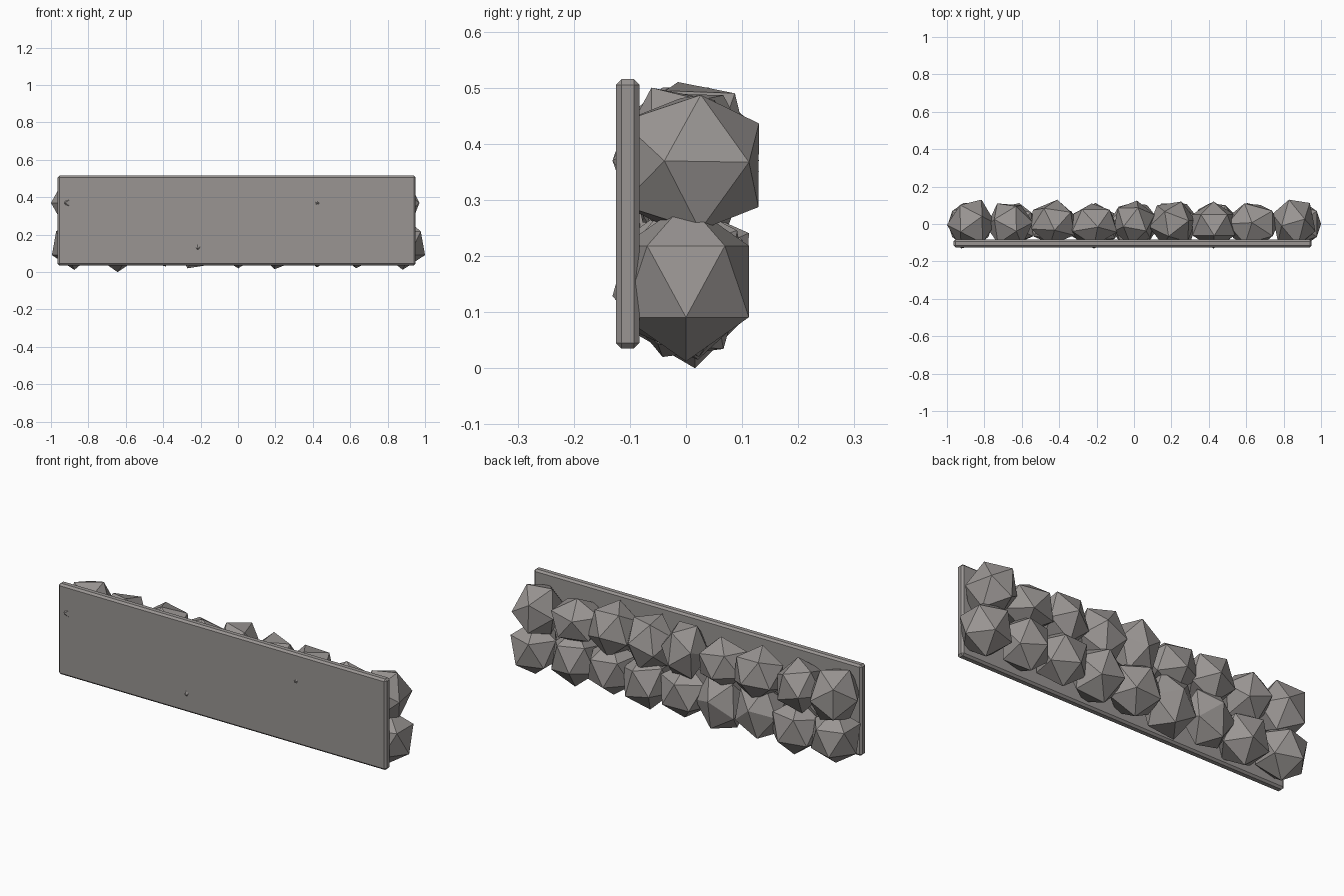
import bpy, bmesh, random
from math import radians
from mathutils import Euler, Vector

random.seed(7)
cube = bpy.data.objects.get("Cube")
if cube:
    bpy.data.objects.remove(cube, do_unlink=True)

stone = bpy.data.materials.new("warm_grey_stone")
stone.use_nodes = True
colour = (0.32, 0.30, 0.29, 1)
stone.diffuse_color = colour
stone.node_tree.nodes["Principled BSDF"].inputs["Base Color"].default_value = colour


def add_object(name, bm):
    mesh = bpy.data.meshes.new(name)
    bm.to_mesh(mesh)
    bm.free()
    mesh.materials.append(stone)
    obj = bpy.data.objects.new(name, mesh)
    bpy.context.collection.objects.link(obj)
    return obj


def box_between(name, low, high, bevel):
    """Chamfered box spanning two corners."""
    bm = bmesh.new()
    bmesh.ops.create_cube(bm, size=1)
    low, high = Vector(low), Vector(high)
    for v in bm.verts:
        v.co = (low + high) / 2 + v.co * (high - low)
    bmesh.ops.bevel(bm, geom=bm.edges[:], offset=bevel, segments=1,
                    affect='EDGES', profile=0.5)
    return add_object(name, bm)


def rock(name, low, high, angles):
    """Twenty-sided rock, turned and then fitted between two corners."""
    bm = bmesh.new()
    bmesh.ops.create_icosphere(bm, subdivisions=1, radius=1)
    turn = Euler([radians(a) for a in angles]).to_matrix()
    bmesh.ops.transform(bm, matrix=turn.to_4x4(), verts=bm.verts)
    for axis in range(3):
        values = [v.co[axis] for v in bm.verts]
        bottom, span = min(values), max(values) - min(values)
        for v in bm.verts:
            t = (v.co[axis] - bottom) / span
            v.co[axis] = low[axis] + t * (high[axis] - low[axis])
    return add_object(name, bm)


# Flat front slab
box_between("front_panel", (-0.965, -0.125, 0.035), (0.95, -0.083, 0.515), 0.01)

# Upper row: left edge, right edge, back reach, top height
upper = [(-1.0, -0.74, 0.13, 0.50), (-0.79, -0.54, 0.11, 0.49),
         (-0.55, -0.31, 0.13, 0.50), (-0.35, -0.09, 0.11, 0.49),
         (-0.11, 0.11, 0.125, 0.51), (0.08, 0.33, 0.12, 0.49),
         (0.31, 0.54, 0.12, 0.50), (0.50, 0.77, 0.11, 0.48),
         (0.74, 0.97, 0.13, 0.487)]
# Rocks whose tips break through the slab
poking_upper = {0: (-90, 0, -25), 6: (-90, 20, 0)}
for i, (x0, x1, back, top) in enumerate(upper):
    angles = poking_upper.get(i, [random.uniform(-60, 60) for _ in range(3)])
    front = -0.131 if i in poking_upper else -0.115
    rock(f"upper_rock_{i + 1}", (x0, front, 0.24), (x1, back, top), angles)

# Lower row: centre and bottom height, mostly resting on a point
lower = [(-0.875, 0.012), (-0.645, 0.0), (-0.435, 0.03), (-0.21, 0.02),
         (0.0, 0.02), (0.22, 0.015), (0.43, 0.025), (0.645, 0.02),
         (0.88, 0.012)]
fixed_lower = {0: (0, 0, 0), 3: (-78, 10, 0), 8: (0, 0, 180)}
for i, (x, bottom) in enumerate(lower):
    angles = fixed_lower.get(i, (random.uniform(-20, 20), random.uniform(-20, 20),
                                 random.uniform(0, 72)))
    front = -0.131 if i == 3 else -0.112
    half = 0.12 if i in (0, 8) else 0.125
    rock(f"lower_rock_{i + 1}", (x - half, front, bottom),
         (x + half, 0.112, bottom + 0.285), angles)
